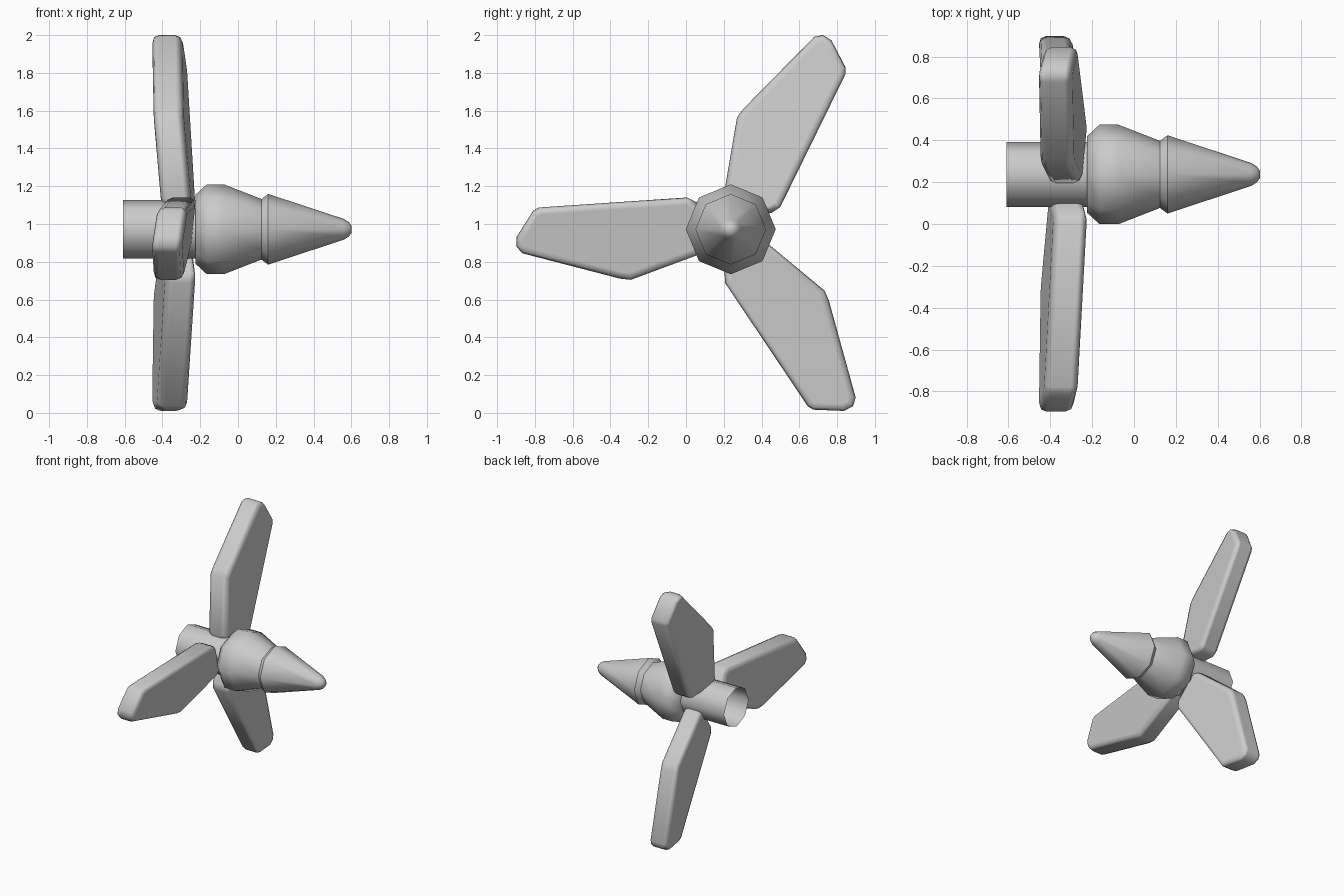
import bpy, bmesh
from math import cos, sin, radians

if "Cube" in bpy.data.objects:
    bpy.data.objects.remove(bpy.data.objects["Cube"])

CY, CZ = 0.237, 0.972   # rotor axis, running along x


def make_object(name, bm):
    mesh = bpy.data.meshes.new(name)
    bm.to_mesh(mesh)
    bm.free()
    ob = bpy.data.objects.new(name, mesh)
    bpy.context.collection.objects.link(ob)
    ob.location = (0, CY, CZ)
    bpy.ops.object.select_all(action='DESELECT')
    bpy.context.view_layer.objects.active = ob
    ob.select_set(True)
    bpy.ops.object.shade_smooth_by_angle(angle=radians(50))
    return ob


def lathe(name, profile, capped=True, sides=8):
    """Revolve (x, radius) points, listed back to front, around the x axis."""
    bm = bmesh.new()
    angles = [radians(360 * i / sides) for i in range(sides)]
    rings = [[bm.verts.new((x, r * cos(a), r * sin(a))) for a in angles] for x, r in profile]
    for a, b in zip(rings, rings[1:]):
        for i in range(sides):
            j = (i + 1) % sides
            bm.faces.new((a[i], a[j], b[j], b[i]))
    if capped:
        bm.faces.new(rings[0])
        bm.faces.new(rings[-1])
    bmesh.ops.recalc_face_normals(bm, faces=bm.faces[:])
    return make_object(name, bm)


# Open rear tube, hub and nose cone
lathe("rear_shaft", [(-0.61, 0.155), (-0.2, 0.155)], capped=False)
lathe("hub", [(-0.225, 0.182), (-0.165, 0.238), (-0.075, 0.238), (0.125, 0.16)])
lathe("nose_cone", [(0.124, 0.16), (0.16, 0.187), (0.56, 0.055), (0.587, 0.038), (0.602, 0.018)])

# Blade outline: distance from the axis, sideways offset
OUTLINE = [(0.13, 0.108), (0.547, 0.23), (0.602, 0.22), (1.109, 0.05), (1.138, 0.013),
           (1.133, -0.04), (1.036, -0.172), (1.004, -0.186), (0.22, -0.184),
           (0.17, -0.155), (0.095, 0.07)]


def blade(name, degrees):
    c, s = cos(radians(degrees)), sin(radians(degrees))
    bm = bmesh.new()
    # the blade leans back and is pitched a little
    lo, hi = [[bm.verts.new((-0.312 + off - 0.055 * u - 0.12 * v, u * c - v * s, u * s + v * c))
               for u, v in OUTLINE] for off in (-0.08, 0.08)]
    n = len(OUTLINE)
    bm.faces.new(lo)
    bm.faces.new(hi)
    for i in range(n):
        j = (i + 1) % n
        bm.faces.new((lo[j], lo[i], hi[i], hi[j]))
    bmesh.ops.recalc_face_normals(bm, faces=bm.faces[:])
    ob = make_object(name, bm)
    # rounded rim
    mod = ob.modifiers.new("rim", 'BEVEL')
    mod.width = 0.038
    mod.segments = 2
    mod.limit_method = 'ANGLE'
    mod.angle_limit = radians(62)
    mod.harden_normals = True


for k in range(3):
    blade(f"blade_{k + 1}", 64.0 + 120 * k)
